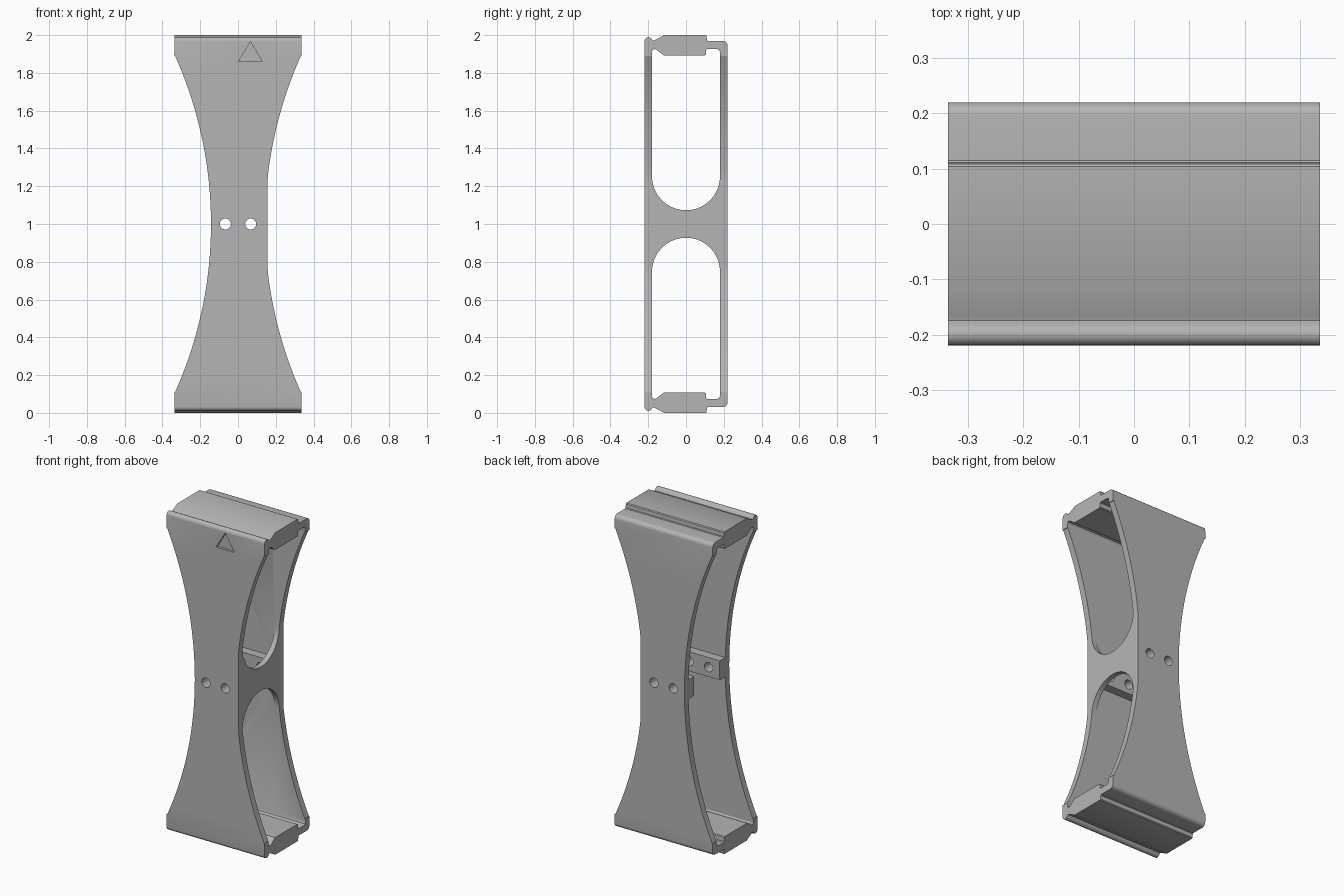
import bpy, bmesh, math
from mathutils import Vector

cube = bpy.data.objects.get("Cube")
if cube:
    bpy.data.objects.remove(cube, do_unlink=True)

grey = bpy.data.materials.new("plain grey")
grey.use_nodes = True
GREY = (0.46, 0.46, 0.46, 1)
grey.diffuse_color = GREY
grey.node_tree.nodes["Principled BSDF"].inputs["Base Color"].default_value = GREY


def prism(name, outline, axis, start, end):
    """Extrude an outline of (y, z) along x, or of (x, z) along y."""
    bm = bmesh.new()
    place = (lambda a, b: (start, a, b)) if axis == "x" else (lambda a, b: (a, start, b))
    shift = (end - start, 0, 0) if axis == "x" else (0, end - start, 0)
    face = bm.faces.new([bm.verts.new(place(a, b)) for a, b in outline])
    extruded = bmesh.ops.extrude_face_region(bm, geom=[face])["geom"]
    moved = [v for v in extruded if isinstance(v, bmesh.types.BMVert)]
    bmesh.ops.translate(bm, verts=moved, vec=Vector(shift))
    bmesh.ops.recalc_face_normals(bm, faces=bm.faces)
    mesh = bpy.data.meshes.new(name)
    bm.to_mesh(mesh)
    bm.free()
    mesh.materials.append(grey)
    obj = bpy.data.objects.new(name, mesh)
    bpy.context.collection.objects.link(obj)
    return obj


def flip(points):
    """Mirror an outline about mid height."""
    return [(a, 2 - z) for a, z in points]


def arc(a, z, radius, begin, finish, steps):
    angles = [math.radians(begin + (finish - begin) * i / steps) for i in range(steps + 1)]
    return [(a + radius * math.cos(t), z + radius * math.sin(t)) for t in angles]


def cut(target, cutter):
    cutter.hide_render = True
    mod = target.modifiers.new("cut", "BOOLEAN")
    mod.operation = "DIFFERENCE"
    mod.solver = "EXACT"
    mod.object = cutter
    bpy.context.view_layer.objects.active = target
    bpy.ops.object.modifier_apply(modifier=mod.name)
    bpy.data.objects.remove(cutter, do_unlink=True)


HALF, WALL = 0.337, 0.18
WAIST, FLAT = 0.143, 0.157

# Outer end profile: rounded lip, groove, raised bar, step and rounded corner
top = arc(-0.199, 1.968, 0.021, 180, 20, 8)
top += [(-0.175, 1.97), (-0.167, 1.972), (-0.115, 2), (0.104, 2), (0.109, 1.995),
        (0.111, 1.973), (0.115, 1.969)]
top += arc(0.195, 1.944, 0.025, 90, 0, 6)
body = prism("frame_body", top + flip(top)[::-1], "x", -HALF, HALF)

# Underside of the end bar, from front wall to back wall
under = [(-WALL, 1.915), (-0.174, 1.924), (-0.162, 1.926), (-0.118, 1.893),
         (0.1, 1.893), (0.105, 1.898), (0.107, 1.922), (0.112, 1.926),
         (0.165, 1.926), (0.176, 1.921), (WALL, 1.911)]

# Cavity with the two drilled blocks left standing on the walls
BLOCK = 0.126
block_top = [(WALL, 1.06), (BLOCK, 1.06)]
right_edge = block_top + flip(block_top)[::-1]
left_edge = [(-y, z) for y, z in right_edge[::-1]]
cavity = under + right_edge + flip(under)[::-1] + left_edge
cut(body, prism("cavity_cutter", cavity, "x", -1, 0.125))

# Arched openings through the side web
arch = under + arc(0, 1.253, WALL, 0, -180, 32)
for outline in (arch, flip(arch)):
    cut(body, prism("arch_cutter", outline, "x", 0.1, 1))

# Curved waist; the web side keeps a flat edge
END = 0.89
sag = HALF - 0.004 - WAIST
radius = (END * END + sag * sag) / (2 * sag)
for side in (-1, 1):
    curve = []
    for i in range(61):
        dz = END * (i / 30 - 1)
        x = WAIST + radius - math.sqrt(radius ** 2 - dz ** 2)
        curve.append((side * (max(x, FLAT) if side > 0 else x), 1 + dz))
    outline = curve + [(side * 0.6, 1 + END), (side * 0.6, 1 - END)]
    cut(body, prism("waist_cutter", outline, "y", -0.5, 0.5))

# Paired holes through both walls and blocks
for x in (-0.067, 0.067):
    circle = arc(x, 1, 0.029, 0, 360, 32)[:-1]
    cut(body, prism("hole_cutter", circle, "y", -0.5, 0.5))

# Triangular recess near the top of the front wall
triangle = [(0.003, 1.86), (0.128, 1.86), (0.066, 1.965)]
cut(body, prism("recess_cutter", triangle, "y", -0.5, -0.205))

bpy.ops.object.select_all(action="DESELECT")
body.select_set(True)
bpy.context.view_layer.objects.active = body
bpy.ops.object.shade_smooth_by_angle(angle=math.radians(30))
